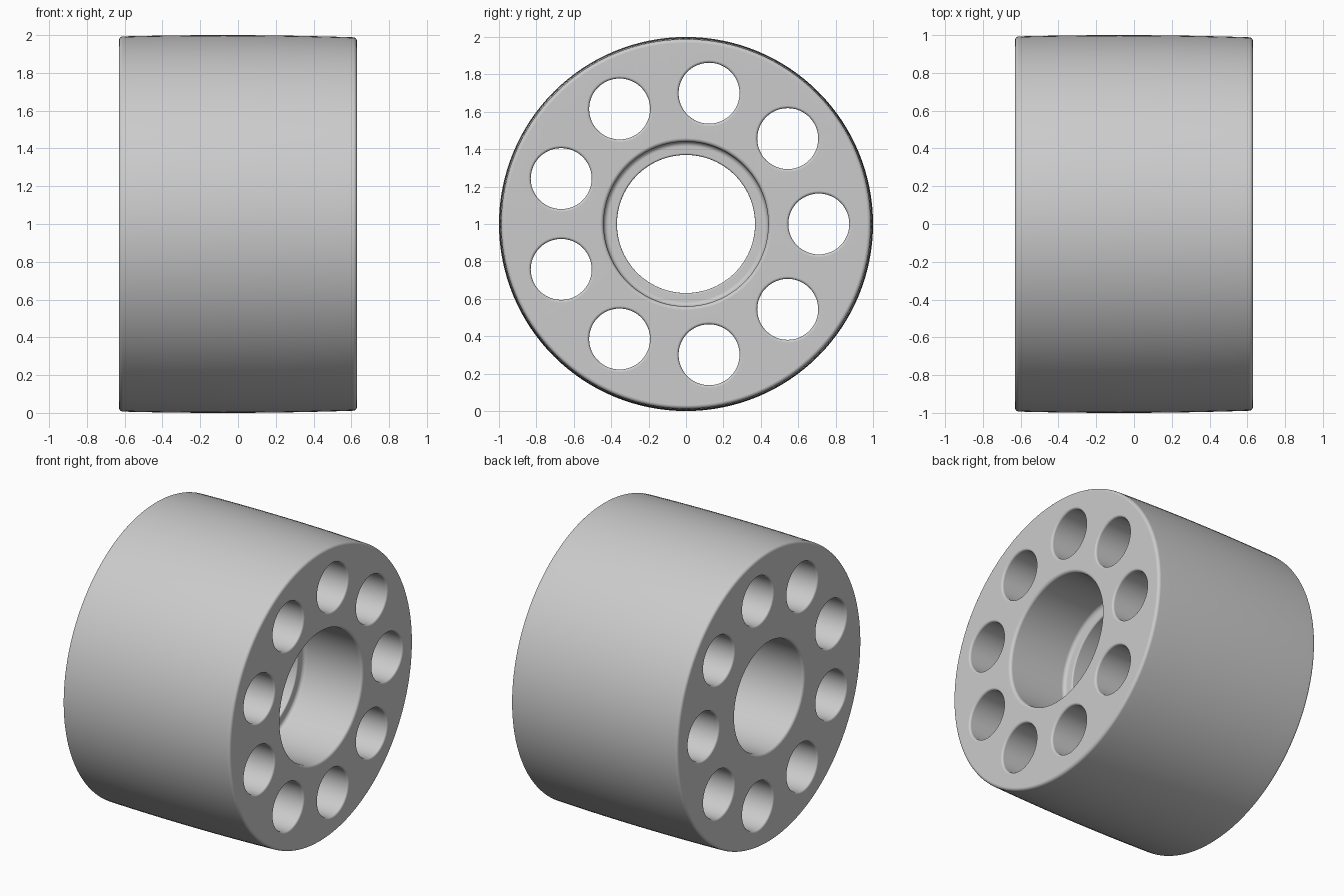
import bpy, bmesh, math

if "Cube" in bpy.data.objects:
    bpy.data.objects.remove(bpy.data.objects["Cube"], do_unlink=True)

HALF = 0.63        # half the roller length, along x
HOLES = 9
HOLE_RING = 0.71
HOLE_R = 0.163

grey = bpy.data.materials.new("light_grey")
grey.use_nodes = True
grey.diffuse_color = (0.6, 0.6, 0.6, 1)
grey.node_tree.nodes["Principled BSDF"].inputs["Base Color"].default_value = (0.6, 0.6, 0.6, 1)


def arc(cx, cr, rad, start, end, steps=5):
    """Points (x, r) on an arc, used for rounded edges."""
    angles = [math.radians(start + (end - start) * i / steps) for i in range(steps + 1)]
    return [(cx + rad * math.cos(a), cr + rad * math.sin(a)) for a in angles]


def lathe(name, profile, segments, closed=True, centre=(0, 0)):
    """Turn an (x, r) profile around an axis parallel to x."""
    bm = bmesh.new()
    rings = []
    for i in range(segments):
        a = 2 * math.pi * i / segments
        rings.append([bm.verts.new((x, centre[0] + r * math.cos(a), centre[1] + r * math.sin(a)))
                      for x, r in profile])
    n = len(profile)
    for i in range(segments):
        p, q = rings[i], rings[(i + 1) % segments]
        for j in range(n if closed else n - 1):
            k = (j + 1) % n
            bm.faces.new((p[j], p[k], q[k], q[j]))
    if not closed:
        for j in (0, n - 1):
            bm.faces.new([ring[j] for ring in rings])
    bmesh.ops.recalc_face_normals(bm, faces=bm.faces)
    mesh = bpy.data.meshes.new(name)
    bm.to_mesh(mesh)
    bm.free()
    mesh.materials.append(grey)
    obj = bpy.data.objects.new(name, mesh)
    bpy.context.collection.objects.link(obj)
    return obj


# Roller body: crowned outside, rounded rims, stepped bore open wider at +x
def crown(x):
    return 1.0 - 0.024 * (x + 0.08) ** 2


rim = 0.02
outside = [(-HALF + rim + i * (2 * HALF - 2 * rim) / 16,) for i in range(17)]
outside = [(x, crown(x)) for (x,) in outside]
r_left, r_right = outside[0][1], outside[-1][1]
profile = arc(-HALF + rim, r_left - rim, rim, 180, 90)[:-1]
profile += outside
profile += arc(HALF - rim, r_right - rim, rim, 90, 0)[1:]
profile += arc(HALF - 0.02, 0.46, 0.02, 360, 270)       # wide bore mouth
profile += arc(0.215, 0.415, 0.025, 90, 180)            # fillet at the step
profile += arc(0.18, 0.379, 0.01, 0, -90, 3)            # edge of the step
profile += arc(-HALF + 0.02, 0.389, 0.02, 270, 180)     # narrow bore mouth
roller = lathe("roller_body", profile, 128)
roller.location.z = 1.0

# Nine lengthwise holes with softly rounded mouths
f = 0.014
hole = [(-HALF - 0.1, HOLE_R + f)]
hole += arc(-HALF + f, HOLE_R + f, f, 180, 270, 4)
hole += arc(HALF - f, HOLE_R + f, f, 270, 360, 4)
hole += [(HALF + 0.1, HOLE_R + f)]
bpy.context.view_layer.objects.active = roller
for i in range(HOLES):
    a = 2 * math.pi * i / HOLES
    cutter = lathe("hole_cutter", hole, 48, closed=False,
                   centre=(HOLE_RING * math.cos(a), HOLE_RING * math.sin(a)))
    cutter.location.z = 1.0
    cutter.hide_render = True
    bpy.context.view_layer.update()
    cut = roller.modifiers.new("hole", "BOOLEAN")
    cut.operation = "DIFFERENCE"
    cut.solver = "EXACT"
    cut.object = cutter
    bpy.ops.object.modifier_apply(modifier=cut.name)
    bpy.data.objects.remove(cutter, do_unlink=True)

# Smooth shading that keeps the end faces flat
for o in bpy.context.selected_objects:
    o.select_set(False)
roller.select_set(True)
bpy.ops.object.shade_smooth_by_angle(angle=math.radians(35))
weighted = roller.modifiers.new("flat_ends", "WEIGHTED_NORMAL")
weighted.keep_sharp = True
